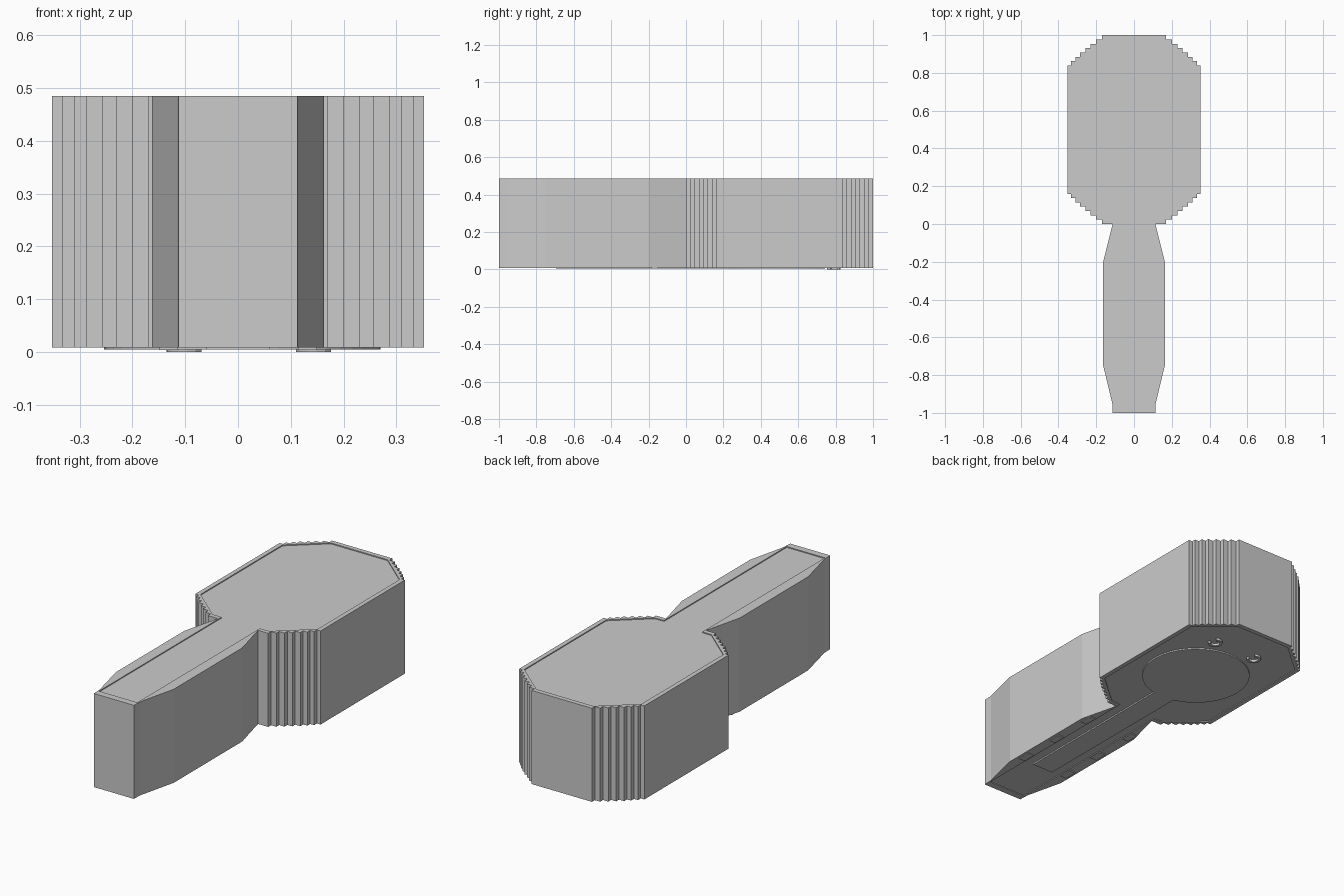
import bpy, bmesh, math

if "Cube" in bpy.data.objects:
    bpy.data.objects.remove(bpy.data.objects["Cube"])

Z0, Z1 = 0.008, 0.485


def prism(name, half, z0, z1):
    """Extrude an outline given by its right half (from -y to +y), mirrored in x."""
    pts = half + [(-x, y) for x, y in reversed(half)]
    bm = bmesh.new()
    face = bm.faces.new([bm.verts.new((x, y, z0)) for x, y in pts])
    ext = bmesh.ops.extrude_face_region(bm, geom=[face])
    for v in ext["geom"]:
        if isinstance(v, bmesh.types.BMVert):
            v.co.z = z1
    bmesh.ops.recalc_face_normals(bm, faces=bm.faces)
    return finish(name, bm)


def finish(name, bm):
    me = bpy.data.meshes.new(name)
    bm.to_mesh(me)
    bm.free()
    ob = bpy.data.objects.new(name, me)
    bpy.context.collection.objects.link(ob)
    return ob


def block(name, x, y, sx, sy, z0, z1):
    ob = prism(name, [(sx / 2, -sy / 2), (sx / 2, sy / 2)], z0, z1)
    ob.location = (x, y, 0)
    return ob


def arc_mark(name, cx, cy, r0, r1, start, sweep, z0, z1, n=10):
    """Flat C-shaped ridge."""
    bm = bmesh.new()
    ang = [math.radians(start + sweep * i / n) for i in range(n + 1)]
    ring = [(r1, a) for a in ang] + [(r0, a) for a in reversed(ang)]
    face = bm.faces.new([bm.verts.new((cx + r * math.cos(a), cy + r * math.sin(a), z0))
                         for r, a in ring])
    ext = bmesh.ops.extrude_face_region(bm, geom=[face])
    for v in ext["geom"]:
        if isinstance(v, bmesh.types.BMVert):
            v.co.z = z1
    bmesh.ops.recalc_face_normals(bm, faces=bm.faces)
    return finish(name, bm)


# stair-stepped corners of the head
xs = [0.17, 0.20, 0.23, 0.258, 0.287, 0.31, 0.333, 0.353]
ys = [0.0, 0.023, 0.046, 0.069, 0.092, 0.115, 0.138, 0.16]
corner = [(xs[0], ys[0])]
for i in range(7):
    corner += [(xs[i], ys[i + 1]), (xs[i + 1], ys[i + 1])]
back = [(x, 1 - y) for x, y in reversed(corner)]

# body: tapered handle and stepped head in one outline
handle = [(0.113, -1), (0.115, -0.95), (0.163, -0.75), (0.163, -0.2), (0.113, 0)]
body = prism("paddle_body", handle + corner + back, Z0, Z1)

# shallow panels cut into the top and bottom, leaving a thin rim
panel = [(0.108, -0.965), (0.108, 0.022), (0.16, 0.024), (0.33, 0.17),
         (0.33, 0.83), (0.16, 0.976)]
for name, a, b in (("top_panel_cutter", Z1 - 0.005, Z1 + 0.1),
                   ("bottom_panel_cutter", Z0 - 0.1, Z0 + 0.004)):
    cutter = prism(name, panel, a, b)
    cutter.hide_render = True
    cutter.hide_set(True)
    mod = body.modifiers.new(name, "BOOLEAN")
    mod.operation, mod.solver, mod.object = "DIFFERENCE", "EXACT", cutter

# round plate and strip under the body
bm = bmesh.new()
bmesh.ops.create_cone(bm, cap_ends=True, segments=48, radius1=0.262, radius2=0.262, depth=0.01)
plate = finish("round_plate", bm)
plate.location = (0.008, 0.48, 0.010)
block("handle_strip", 0, -0.22, 0.12, 0.95, 0.005, 0.015)

# small grip pads along both sides of the handle
for side in (-1, 1):
    for i, y in enumerate((-0.66, -0.43, -0.19)):
        block(f"grip_pad_{side}_{i}", side * 0.132, y, 0.036, 0.07, 0.004, 0.012)

# two small curved ridges near the back
arc_mark("curved_ridge_right", 0.145, 0.79, 0.022, 0.036, 60, 270, 0.0, 0.015)
arc_mark("curved_ridge_left", -0.10, 0.79, 0.022, 0.036, 60, 270, 0.0, 0.015)
